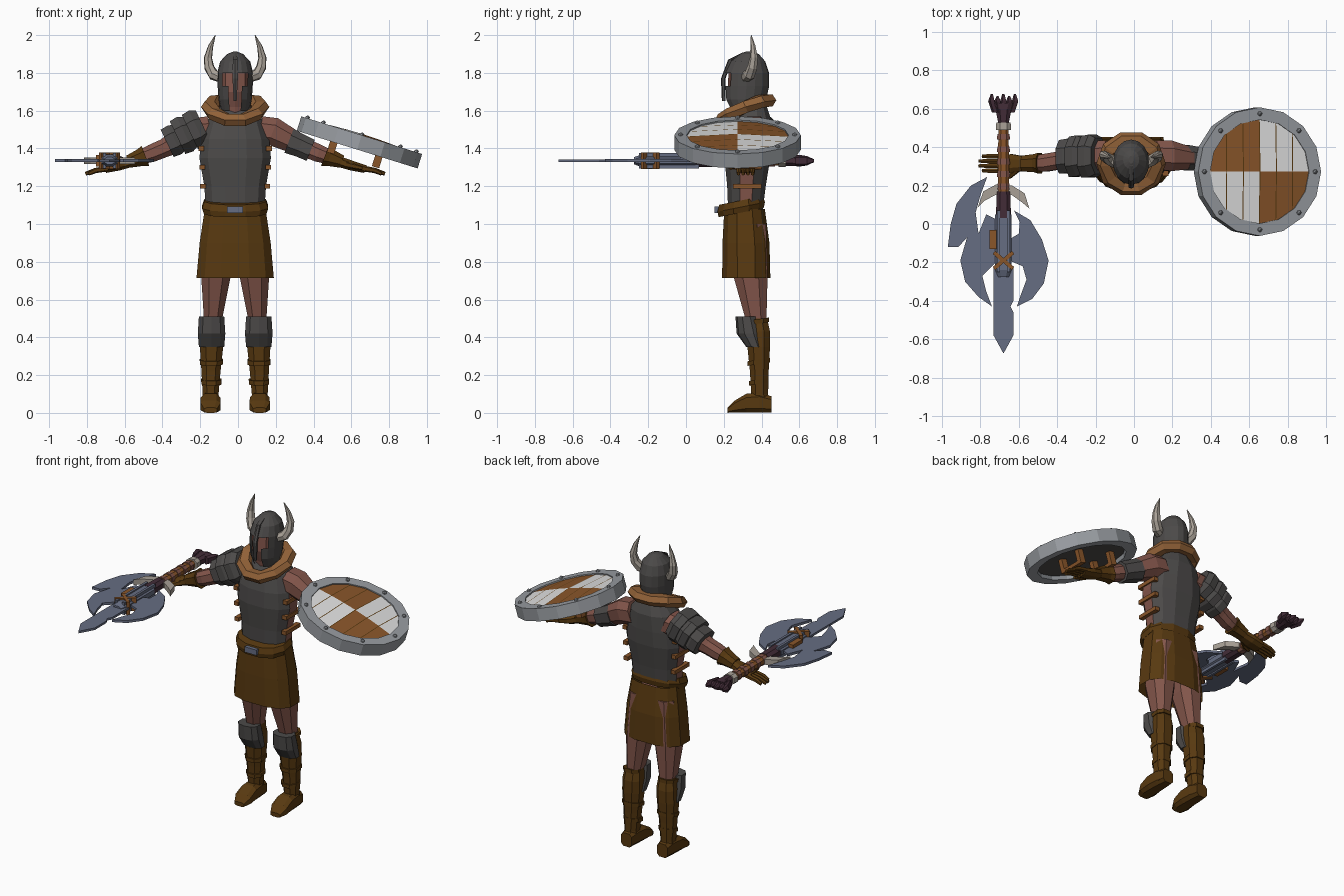
import bpy, bmesh, math
from mathutils import Vector, Matrix

old = bpy.data.objects.get("Cube")
if old:
    bpy.data.objects.remove(old, do_unlink=True)

CX = -.015       # body centre line
AX, AZ = -.68, 1.335   # axe axis


def material(name, *rgb):
    m = bpy.data.materials.new(name)
    col = [((c / 255 + .055) / 1.055) ** 2.4 for c in rgb] + [1]
    m.diffuse_color = col
    m.use_nodes = True
    m.node_tree.nodes["Principled BSDF"].inputs["Base Color"].default_value = col
    return m


skin = material("skin", 130, 85, 74)
iron = material("dark iron", 76, 74, 73)
leather = material("dark leather", 88, 57, 16)
tan = material("tan cloth", 146, 98, 56)
wood = material("brown wood", 138, 86, 42)
white = material("white paint", 225, 225, 225)
rim_grey = material("rim metal", 152, 156, 161)
steel = material("blue steel", 102, 109, 130)
purple = material("dark purple", 66, 44, 55)
bone = material("bone", 168, 160, 150)


def finish(name, bm, *mats, matrix=None):
    if matrix:
        bm.transform(matrix)
    bmesh.ops.recalc_face_normals(bm, faces=bm.faces[:])
    mesh = bpy.data.meshes.new(name)
    bm.to_mesh(mesh)
    bm.free()
    for m in mats:
        mesh.materials.append(m)
    ob = bpy.data.objects.new(name, mesh)
    bpy.context.collection.objects.link(ob)
    return ob


def rings(secs, t=(0, 0, 1), u=(1, 0, 0), n=8, p=.85, phase=.5, closed=False, cap=True):
    """Skin a row of (x, y, z, a, b) cross-sections; t=None follows the path."""
    bm, loops = bmesh.new(), []
    pts = [Vector(s[:3]) for s in secs]
    last = len(pts) - 1
    for i, (c, s) in enumerate(zip(pts, secs)):
        if t:
            d = Vector(t).normalized()
        elif closed:
            d = (pts[(i + 1) % len(pts)] - pts[i - 1]).normalized()
        else:
            d = (pts[min(i + 1, last)] - pts[max(i - 1, 0)]).normalized()
        a = Vector(u)
        a = (a - d * a.dot(d)).normalized()
        b = d.cross(a)
        loop = []
        for k in range(n):
            w = math.tau * (k + phase) / n
            co, si = (math.copysign(abs(f) ** p, f) for f in (math.cos(w), math.sin(w)))
            loop.append(bm.verts.new(c + a * co * s[3] + b * si * s[4]))
        loops.append(loop)
    pairs = list(zip(loops, loops[1:])) + ([(loops[-1], loops[0])] if closed else [])
    for lo, hi in pairs:
        for k in range(n):
            j = (k + 1) % n
            bm.faces.new((lo[k], lo[j], hi[j], hi[k]))
    if cap and not closed:
        bm.faces.new(loops[0])
        bm.faces.new(loops[-1])
    return bm


def tube(name, mat, secs, **kw):
    return finish(name, rings(secs, **kw), mat)


def rows(x, data):
    """Turn (height, front, back, half width) rows into sections."""
    return [(x, (f + r) / 2, z, w, (r - f) / 2) for z, f, r, w in data]


def box(name, mat, centre, size, matrix=None):
    bm = bmesh.new()
    bmesh.ops.create_cube(bm, size=1)
    bmesh.ops.scale(bm, vec=size, verts=bm.verts)
    bmesh.ops.translate(bm, vec=centre, verts=bm.verts)
    return finish(name, bm, mat, matrix=matrix)


def plate(name, mat, outline, thick):
    """Flat cut-out lying in the plane of the axe."""
    bm = bmesh.new()
    f = bm.faces.new([bm.verts.new((AX + x, y, AZ - thick / 2)) for x, y in outline])
    ext = bmesh.ops.extrude_face_region(bm, geom=[f])["geom"]
    bmesh.ops.translate(bm, vec=(0, 0, thick), verts=[v for v in ext if isinstance(v, bmesh.types.BMVert)])
    return finish(name, bm, mat)


# Torso: iron front and back, bare flanks
bm = rings(rows(CX, [(1.08, .22, .41, .16), (1.2, .215, .425, .168), (1.35, .2, .45, .195),
                     (1.45, .205, .455, .185), (1.55, .23, .455, .15), (1.62, .27, .43, .09)]), n=12)
bm.normal_update()
for f in bm.faces:
    f.material_index = int(abs(f.normal.x) > .85 and f.calc_center_median().z < 1.46)
finish("cuirass", bm, iron, skin)
tube("skirt", leather, rows(CX, [(.715, .188, .45, .21), (.9, .19, .445, .193), (1.08, .2, .42, .165)]),
     n=12, p=.75, cap=False)
tube("belt", leather, [(CX, .292, 1.06, .17, .125), (CX, .292, 1.09, .18, .132), (CX, .292, 1.125, .168, .122)],
     t=(0, -.2, 1), n=12)
box("belt_buckle", steel, (CX, .165, 1.075), (.085, .03, .035))

# Head, helmet with eye and mouth openings
tube("head", skin, rows(CX, [(1.5, .27, .4, .065), (1.62, .25, .39, .065), (1.7, .22, .42, .08),
                             (1.8, .225, .42, .08), (1.86, .26, .4, .06)]), n=10)
tube("hair", purple, rows(CX, [(1.57, .34, .43, .06), (1.68, .32, .43, .08)]))
bm = rings(rows(CX, [(1.6, .235, .405, .075), (1.66, .205, .425, .088), (1.73, .2, .44, .093), (1.8, .205, .44, .095),
                     (1.86, .235, .42, .08), (1.9, .285, .385, .042), (1.912, .315, .355, .012)]),
           n=16, p=1, phase=0)
gaps = []
for f in bm.faces:
    c = f.calc_center_median()
    reach = .06 if 1.73 < c.z < 1.8 else .025 if c.z < 1.73 else 0
    if c.z < 1.601 or (c.y < .3 and abs(c.x - CX) < reach):
        gaps.append(f)
bmesh.ops.delete(bm, geom=gaps, context="FACES")
finish("helmet", bm, iron)
tube("nose_guard", iron, [(CX, .2, 1.65, .009, .01), (CX, .197, 1.77, .016, .012),
                          (CX, .235, 1.87, .014, .012), (CX, .31, 1.908, .01, .01)], n=6)

# Scarf: a drooping closed ring
scarf = []
for k in range(10):
    w = math.tau * k / 10
    scarf.append((CX + .135 * math.cos(w), .315 + .125 * math.sin(w),
                  1.595 + .055 * math.sin(w) + .025 * abs(math.cos(w)), .036, .046))
tube("scarf", tan, scarf, t=None, u=(0, 0, 1), n=6, closed=True)

for s, side in ((1, "left"), (-1, "right")):
    def mir(secs):
        return [(CX + s * q[0], *q[1:]) for q in secs]

    arm = dict(t=(s * .93, 0, -.36), u=(0, 1, 0))
    # Horn
    tube(side + "_horn", bone, mir([(.08, .32, 1.78, .03, .03), (.115, .335, 1.79, .03, .03),
         (.138, .352, 1.83, .027, .027), (.144, .36, 1.88, .022, .022),
         (.13, .355, 1.94, .014, .014), (.105, .345, 2, .002, .002)]), t=None, u=(0, 1, 0), n=7)
    # Flank straps
    for z in (1.2, 1.3, 1.4):
        box(side + "_flank_strap", wood, (CX + s * (.12 + z * .042), .325, z), (.03, .15, .025))
    # Arm, glove and fingers
    tube(side + "_arm", skin, mir([(.12, .36, 1.5, .08, .08), (.2, .355, 1.49, .085, .08), (.3, .345, 1.44, .062, .066),
         (.38, .33, 1.4, .05, .052), (.44, .32, 1.375, .05, .05), (.51, .315, 1.35, .04, .04)]), **arm)
    tube(side + "_glove_cuff", leather, mir([(.475, .317, 1.36, .058, .062), (.5, .317, 1.352, .05, .05),
         (.565, .315, 1.33, .044, .036)]), **arm)
    tube(side + "_palm", leather, mir([(.55, .315, 1.33, .038, .03), (.62, .315, 1.308, .052, .028),
         (.69, .315, 1.29, .05, .022)]), **arm)
    for k in range(4):
        y = .278 + .025 * k
        tip = .775 + .018 * (k in (1, 2))
        tube(side + "_finger", leather, mir([(.68, y, 1.293, .013, .016), (.74, y, 1.283, .013, .014),
             (tip, y, 1.266, .009, .01)]), n=6, **arm)
    tube(side + "_thumb", leather, mir([(.585, .29, 1.315, .02, .018), (.63, .25, 1.305, .015, .015),
         (.675, .238, 1.295, .01, .01)]), n=6, **arm)
    # Leg, boot, bands, foot and knee guard
    tube(side + "_thigh", skin, mir([(.085, .335, 1, .08, .095), (.102, .342, .72, .083, .096),
         (.117, .37, .5, .052, .06), (.12, .38, .42, .05, .055)]))
    tube(side + "_boot", leather, mir([(.12, .375, .5, .055, .058), (.122, .385, .43, .066, .064),
         (.125, .385, .35, .066, .064), (.128, .388, .22, .054, .053), (.13, .39, .1, .045, .048),
         (.13, .395, .02, .046, .052)]))
    for z, r in ((.485, .058), (.27, .064), (.165, .056)):
        tube(side + "_boot_band", leather, mir([(.126, .386, z - .012, r, r), (.126, .386, z + .012, r + .002, r)]),
             t=(0, -.15, 1))
    tube(side + "_foot", leather, mir([(.13, .452, .045, .04, .045), (.13, .39, .055, .05, .055),
         (.13, .32, .052, .055, .052), (.13, .26, .034, .056, .034), (.13, .22, .014, .036, .014)]),
         t=(0, -1, 0), p=.6)
    tube(side + "_knee_guard", iron, rows(CX + s * .125, [(.51, .262, .375, .07), (.42, .268, .4, .076),
         (.35, .318, .41, .07)]), n=10)

# Shoulder armour on one arm, arm guard on the other
armour = dict(t=(-.9, 0, -.43), u=(0, 1, 0))
for d, z, r in ((.17, 1.52, .112), (.235, 1.49, .108), (.29, 1.46, .09)):
    x = CX - d
    tube("shoulder_plate", iron, [(x, .355, z, r * .9, r * .85), (x - .03, .355, z - .014, r * 1.06, r),
                                  (x - .07, .35, z - .033, r * 1.04, r * .95)], **armour)
tube("arm_guard", iron, [(.27, .345, 1.44, .072, .072), (.33, .34, 1.415, .066, .066), (.385, .332, 1.39, .064, .064)],
     t=(.93, 0, -.36), u=(0, 1, 0))

# Shield: rim, backing, painted boards, rivets, grips
tilt = Matrix.Translation((.643, .273, 1.432)) @ Matrix.Rotation(math.radians(17.3), 4, "Y")
bm = bmesh.new()
profile = [(.335, -.04), (.335, .04), (.27, .04), (.27, -.04)]
loops = [[bm.verts.new((r * math.cos(math.tau * k / 16), r * math.sin(math.tau * k / 16), z)) for r, z in profile]
         for k in range(16)]
for k, a in enumerate(loops):
    b = loops[(k + 1) % 16]
    for i in range(4):
        j = (i + 1) % 4
        bm.faces.new((a[i], a[j], b[j], b[i]))
finish("shield_rim", bm, rim_grey, matrix=tilt)
bm = rings([(0, 0, -.015, .272, .272), (0, 0, .02, .272, .272)], n=16, p=1, phase=0)
finish("shield_backing", bm, iron, matrix=tilt)
bm = bmesh.new()
bmesh.ops.create_circle(bm, cap_ends=True, segments=16, radius=.272)
seams = (-.18, -.09, 0, .09, .18)
cuts = [((x + e, 0, 0), (1, 0, 0)) for x in seams for e in (-.0025, .0025)] + [((0, 0, 0), (0, 1, 0))]
for co, no in cuts:
    bmesh.ops.bisect_plane(bm, geom=bm.verts[:] + bm.edges[:] + bm.faces[:], plane_co=co, plane_no=no)
for f in bm.faces:
    c = f.calc_center_median()
    seam = any(abs(c.x - x) < .0024 for x in seams)
    f.material_index = 2 if seam else int(c.x * c.y > 0)
for v in bm.verts:
    v.co.z = .047 - .2 * v.co.xy.length_squared
finish("shield_boards", bm, wood, white, leather, matrix=tilt)
for k in range(8):
    w = math.tau * k / 8
    bm = bmesh.new()
    bmesh.ops.create_icosphere(bm, subdivisions=1, radius=.014)
    bmesh.ops.translate(bm, vec=(.302 * math.cos(w), .302 * math.sin(w), .042), verts=bm.verts)
    finish("shield_rivet", bm, rim_grey, matrix=tilt)
for x in (-.13, .12):
    for y in (-.035, .115):
        box("grip_post", wood, (x, y, -.05), (.04, .03, .08), tilt)
    box("grip_bar", wood, (x, .04, -.09), (.04, .18, .02), tilt)


# Axe: shaft parts run along y
def shaft(name, mat, *secs, n=8):
    tube(name, mat, [(AX, y, AZ, a, b) for y, a, b in secs], t=(0, -1, 0), n=n)


shaft("axe_handle", wood, (.54, .028, .026), (.15, .032, .03))
for k in range(5):
    y = .47 - .065 * k
    shaft("handle_wrap", skin, (y, .034, .032), (y - .03, .036, .033))
shaft("pommel_ring", bone, (.53, .04, .034), (.49, .042, .036))
shaft("pommel", purple, (.52, .028, .028), (.6, .045, .032), (.63, .06, .03))
for k in range(-2, 3):
    x = AX + k * .022
    tube("pommel_tuft", purple, [(x, .58, AZ, .016, .028), (x + k * .009, .64, AZ, .018, .026),
         (x + k * .008, .678 - .012 * (k % 2), AZ, .006, .008)], t=(0, 1, 0), n=5)
shaft("axe_neck", purple, (.17, .038, .034), (.03, .042, .036))
shaft("axe_sleeve", steel, (.05, .046, .034), (-.24, .046, .034), (-.275, .03, .02))
for x in (-.026, .026):
    box("sleeve_rib", steel, (AX + x, -.09, AZ), (.016, .32, .08))
for s in (-1, 1):
    spin = Matrix.Translation((AX, -.19, AZ)) @ Matrix.Rotation(s * .7, 4, "Z")
    box("head_binding", wood, (0, 0, 0), (.13, .02, .085), spin)
box("side_binding", wood, (AX - .055, -.08, AZ), (.035, .1, .06))
plate("guard_crescent", bone, [(-.135, .085), (-.105, .17), (-.04, .205), (.045, .2), (.11, .16), (.135, .08),
                               (.1, .11), (.045, .15), (-.045, .15), (-.1, .12)], .035)
plate("right_blade", steel, [(-.085, .245), (-.17, .2), (-.245, .105), (-.275, 0), (-.29, -.12), (-.235, -.12),
      (-.19, -.07), (-.225, -.19), (-.2, -.3), (-.13, -.38), (-.06, -.43), (-.09, -.35), (-.11, -.27),
      (-.03, -.19), (-.03, .02), (-.09, .05), (-.13, -.05), (-.145, .06), (-.12, .15)], .016)
plate("left_blade", steel, [(.055, .07), (.14, .02), (.2, -.08), (.235, -.19), (.21, -.31), (.15, -.39), (.07, -.43),
      (.09, -.37), (.12, -.29), (.1, -.22), (.03, -.19), (.03, -.08), (.08, -.05), (.085, .01)], .016)
plate("axe_spike", steel, [(-.052, -.22), (-.052, -.58), (0, -.675), (.052, -.58), (.052, -.46), (.036, -.43),
                           (.052, -.4), (.052, -.22)], .014)
